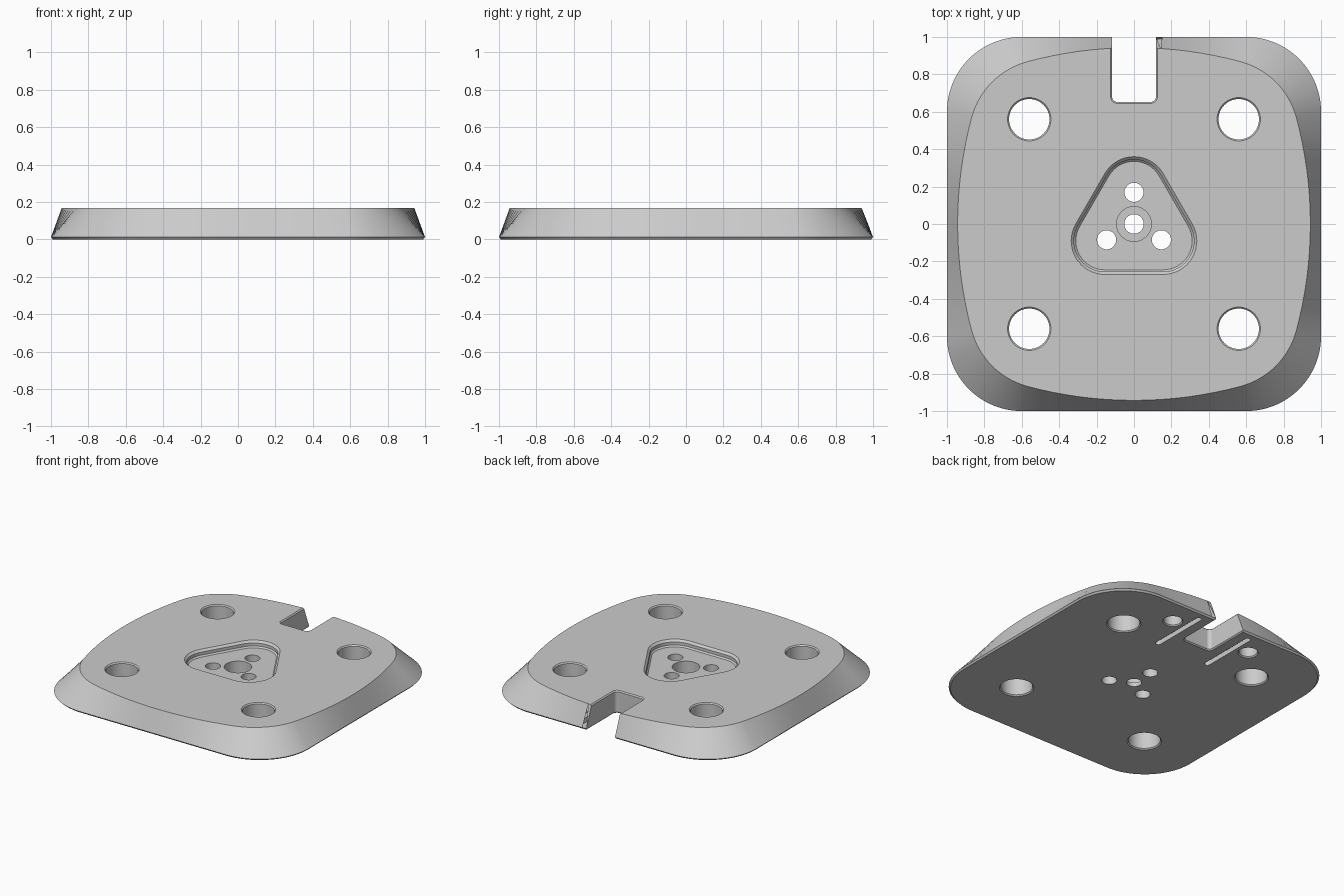
import bpy
from math import sin, cos, pi, radians, atan2

cube = bpy.data.objects.get("Cube")
if cube:
    bpy.data.objects.remove(cube)

TOP = 0.167
LIP = 0.008          # small edge break on holes and cut-outs

grey = bpy.data.materials.new("satin grey")
grey.use_nodes = True
COLOUR = (0.6, 0.6, 0.6, 1)
grey.diffuse_color = COLOUR
grey.node_tree.nodes["Principled BSDF"].inputs["Base Color"].default_value = COLOUR


def loft(name, rings):
    """Closed solid through matching rings, listed bottom to top."""
    n = len(rings[0])
    verts = [v for ring in rings for v in ring]
    faces = [tuple(reversed(range(n))), tuple(range(len(verts) - n, len(verts)))]
    for k in range(len(rings) - 1):
        for i in range(n):
            j = (i + 1) % n
            faces.append((k * n + i, k * n + j, (k + 1) * n + j, (k + 1) * n + i))
    mesh = bpy.data.meshes.new(name)
    mesh.from_pydata(verts, [], faces)
    mesh.materials.append(grey)
    obj = bpy.data.objects.new(name, mesh)
    bpy.context.collection.objects.link(obj)
    return obj


def arc(cx, cy, r, start, sweep, steps):
    return [(cx + r * cos(start + sweep * i / steps), cy + r * sin(start + sweep * i / steps))
            for i in range(steps + 1)]


def rounded(centres, r, z):
    """Outline around equal circles, given anticlockwise."""
    n = len(centres)
    if n == 1:
        return [(x, y, z) for x, y in arc(*centres[0], r, 0, 2 * pi, 48)[:-1]]
    pts = []
    for i, (x, y) in enumerate(centres):
        px, py = centres[i - 1]
        nx, ny = centres[(i + 1) % n]
        a = atan2(y - py, x - px)
        turn = (atan2(ny - y, nx - x) - a) % (2 * pi)
        pts += arc(x, y, r, a - pi / 2, turn, 16)
    return [(x, y, z) for x, y in pts]


def four_sides(quarter, z, scale=1):
    """Repeat one side and its corner around the centre."""
    pts = []
    for _ in range(4):
        pts += [(x * scale, y * scale, z) for x, y in quarter]
        quarter = [(-y, x) for x, y in quarter]
    return pts


# Base plate: rounded square foot rising to a bowed top outline
SIDE, CORNER = 16, 24
foot = [(1, -0.6 + 1.2 * i / SIDE) for i in range(SIDE)] + arc(0.6, 0.6, 0.4, 0, pi / 2, CORNER)[:-1]

bow, mid, tilt = 2.2, 0.943, radians(15)
gap = (bow - mid) / (cos(tilt) - sin(tilt))
c = gap * sin(tilt)
crown = (arc(mid - bow, 0, bow, -tilt, 2 * tilt, SIDE)[:-1]
         + arc(c, c, bow - gap, tilt, pi / 2 - 2 * tilt, CORNER)[:-1])

plate = loft("base_plate", [four_sides(foot, 0, 0.99), four_sides(foot, 0.012), four_sides(crown, TOP)])

cutters = []


def cut(name, centres, profile):
    cutters.append(loft(name, [rounded(centres, r, z) for r, z in profile]))


def through(r):
    """Through-hole profile with a broken edge at both faces."""
    return [(r + 2 * LIP, -LIP), (r, LIP), (r, TOP - LIP), (r + 2 * LIP, TOP + LIP)]


# Corner mounting holes
for sx in (-1, 1):
    for sy in (-1, 1):
        cut("corner_hole", [(sx * 0.56, sy * 0.56)], through(0.108))

# Cable slot in the back edge
cut("cable_slot", [(-0.09, 0.68), (0.09, 0.68), (0.09, 1.3), (-0.09, 1.3)], through(0.027))

# Three-lobed pocket
FLOOR = 0.12
lobes = [(0.18 * cos(a), 0.18 * sin(a)) for a in (pi / 2, pi * 7 / 6, pi * 11 / 6)]
cut("pocket", lobes, [(0.155, FLOOR), (0.165, FLOOR + 0.01), (0.165, TOP - 0.015), (0.19, TOP + 0.01)])

# Holes in the pocket floor: three screws and a counterbored centre
for x, y in lobes:
    cut("screw_hole", [(x * 0.94, y * 0.94)], [(0.051, -0.05), (0.051, 0.14)])
cut("centre_hole", [(0, 0)], [(0.052, -0.05), (0.052, 0.08)])
cut("centre_counterbore", [(0, 0)], [(0.093, 0.03), (0.093, 0.14)])

# Underside: blind holes and narrow grooves beside the slot
for s in (-1, 1):
    cut("blind_hole", [(s * 0.33, 0.8)], [(0.078, -0.01), (0.062, 0.008), (0.062, 0.1)])
    cut("tie_groove", [(s * 0.215, 0.51), (s * 0.215, 0.93)], [(0.02, -0.01), (0.02, 0.035)])

for cutter in cutters:
    cutter.hide_render = True
    mod = plate.modifiers.new(cutter.name, 'BOOLEAN')
    mod.operation = 'DIFFERENCE'
    mod.solver = 'EXACT'
    mod.object = cutter

# Bake the cuts, then drop the cutters
bpy.ops.object.select_all(action='DESELECT')
bpy.context.view_layer.objects.active = plate
plate.select_set(True)
for mod in list(plate.modifiers):
    bpy.ops.object.modifier_apply(modifier=mod.name)
for cutter in cutters:
    bpy.data.objects.remove(cutter)
bpy.ops.object.shade_smooth_by_angle(angle=radians(28))
